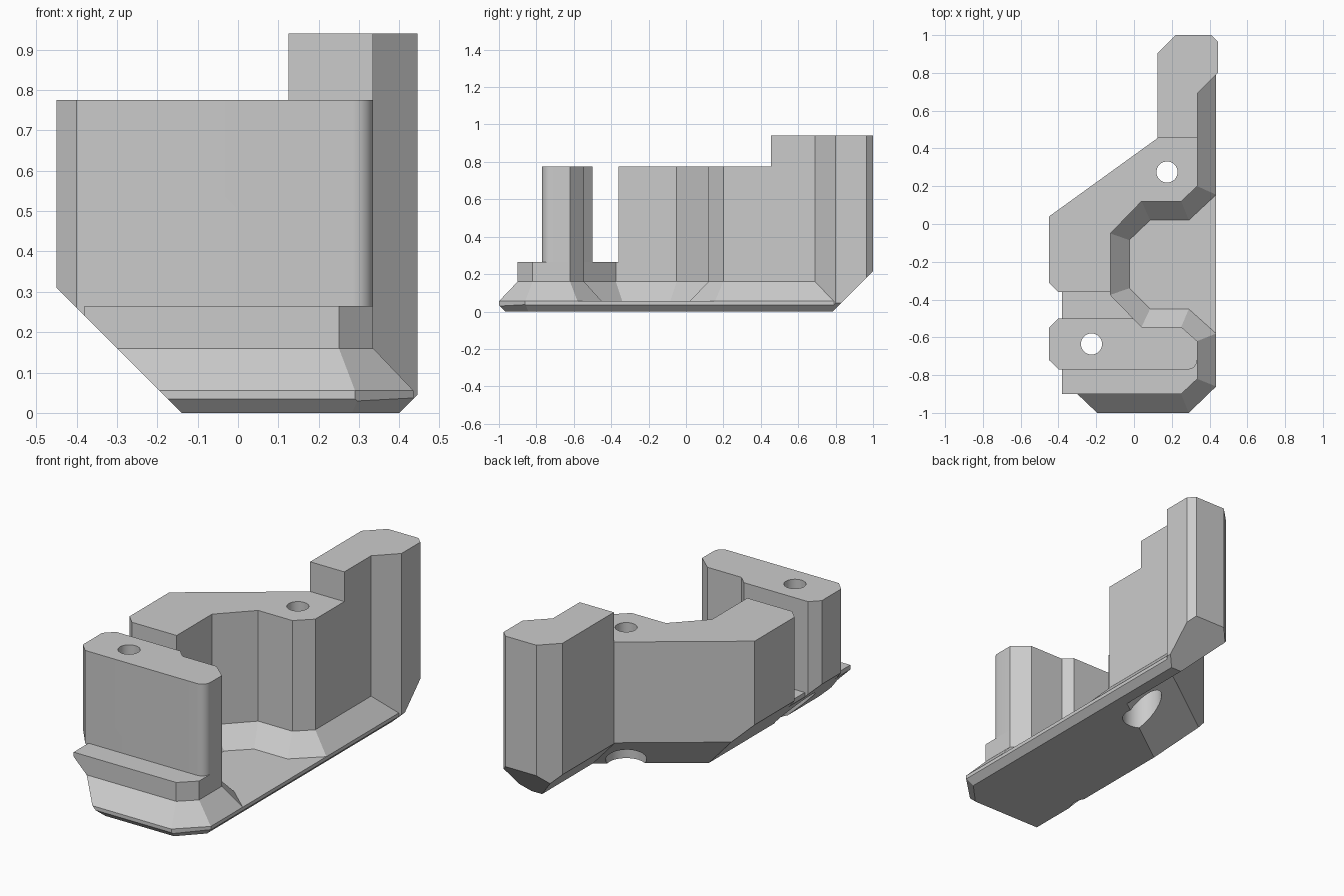
import bpy, bmesh
from math import sin, cos, pi, radians

cube = bpy.data.objects.get("Cube")
if cube:
    bpy.data.objects.remove(cube, do_unlink=True)

# One plain grey for the whole bracket
grey = bpy.data.materials.new("plain_grey")
grey.use_nodes = True
colour = (0.6, 0.6, 0.6, 1)
grey.diffuse_color = colour
next(n for n in grey.node_tree.nodes if n.type == 'BSDF_PRINCIPLED').inputs["Base Color"].default_value = colour


def finish(bm, name):
    bmesh.ops.recalc_face_normals(bm, faces=bm.faces[:])
    mesh = bpy.data.meshes.new(name)
    bm.to_mesh(mesh)
    bm.free()
    mesh.materials.append(grey)
    obj = bpy.data.objects.new(name, mesh)
    bpy.context.collection.objects.link(obj)
    return obj


def loft(bm, rings):
    """Closed skin through rings that have equal point counts."""
    loops = [[bm.verts.new(p) for p in ring] for ring in rings]
    for a, b in zip(loops, loops[1:]):
        for i in range(len(a)):
            j = (i + 1) % len(a)
            bm.faces.new((a[i], a[j], b[j], b[i]))
    bm.faces.new(loops[0][::-1])
    bm.faces.new(loops[-1])


def part(name, low, z0, z1, clips, high=None):
    """Prism or tapered solid, trimmed by planes whose normals point outwards."""
    bm = bmesh.new()
    loft(bm, [[(x, y, z0) for x, y in low], [(x, y, z1) for x, y in high or low]])
    bmesh.ops.recalc_face_normals(bm, faces=bm.faces[:])
    for co, no in clips:
        bmesh.ops.bisect_plane(bm, geom=bm.verts[:] + bm.edges[:] + bm.faces[:], dist=1e-5,
                               plane_co=co, plane_no=no, clear_outer=True)
        rim = [e for e in bm.edges if e.is_boundary]
        if rim:
            bmesh.ops.holes_fill(bm, edges=rim, sides=0)
    return finish(bm, name)


# Trim planes: the underside is bevelled along each outer edge
right_bevel = ((0.40, 0, 0), (1, 0, -1))
body_clips = [
    ((-0.45, 0, 0), (-1, 0, 0)),
    ((-0.14, 0, 0), (-1, 0, -1)),
    ((0.125, 0.455, 0), (-0.585, 0.81, 0)),
    ((0.125, 0.455, 0.215), (-0.585, 0.81, -1)),
    ((0, -0.965, 0), (0, -1, -1)),
    ((0.365, -0.93, 0.035), (0.72, -0.69, -1)),
    right_bevel,
]
tower_clips = [
    ((0, 0.30, 0), (0, -1, 0)),
    ((0.125, 0, 0), (-1, 0, 0)),
    ((0, 1, 0), (0, 1, 0)),
    ((0.125, 0.905, 0), (-1, 1, 0)),
    ((0.41, 1, 0), (1, 1, 0)),
    ((0.335, 0, 0), (-1, 0, -1)),
    ((0, 0.785, 0), (0, 1, -1)),
    right_bevel,
]

# Outlines: wall line around the recess, and the foot of its sloping skirt
outer = [(0.445, 0.80), (0.445, 1.1), (-0.6, 1.1)]
front_wall = [(0.25, -0.90), (0.335, -0.82), (0.335, -0.62), (0.25, -0.545), (0.04, -0.545)]
rear_wall = [(-0.125, -0.05), (0.04, 0.12), (0.25, 0.12), (0.335, 0.20), (0.335, 0.69)]
wall = [(-0.6, -0.90)] + front_wall + [(-0.125, -0.375)] + rear_wall + outer
foot = [(-0.6, -1), (0.29, -1), (0.435, -0.86), (0.435, -0.58), (0.29, -0.45), (0.085, -0.45),
        (-0.025, -0.34), (-0.025, -0.085), (0.085, 0.02), (0.29, 0.02), (0.435, 0.155),
        (0.435, 0.79)] + outer
floor = foot[:3] + foot[11:]
rear = [(-0.40, -0.36), (-0.125, -0.36)] + rear_wall + outer + [(-0.6, -0.16)]
ledge = [(-0.38, -0.90)] + front_wall + [(-0.125, -0.375), (-0.125, -0.30), (-0.38, -0.30)]
arc = [(0.285 + 0.05 * sin(a), -0.72 - 0.05 * cos(a)) for a in (i * pi / 12 for i in range(7))]
post = [(-0.535, -0.635), (-0.40, -0.77)] + arc + front_wall[2:] + [(-0.005, -0.50), (-0.40, -0.50)]

# Body and tower share the floor, skirt and wall lines
parts = []
for label, clips in (("body", body_clips), ("tower", tower_clips)):
    parts += [
        part(label + "_floor", floor, 0, 0.055, clips),
        part(label + "_skirt", foot, 0.055, 0.16, clips, wall),
        part(label + "_wall", rear, 0.16, 0.775, clips),
    ]
tower_top = [((0, 0.455, 0), (0, -1, 0))] + tower_clips[1:]
parts += [
    part("tower_top", rear, 0.775, 0.94, tower_top),
    part("front_ledge", ledge, 0.16, 0.265, body_clips),
    part("front_post", post, 0.20, 0.775, body_clips),
]


# Stepped bolt holes: narrow shaft above a wide recess
def bolt_cutter(name, x, y):
    bm = bmesh.new()
    steps = ((0.103, -0.1), (0.103, 0.25), (0.056, 0.25), (0.056, 1.1))
    angles = [2 * pi * i / 32 for i in range(32)]
    loft(bm, [[(x + r * cos(a), y + r * sin(a), z) for a in angles] for r, z in steps])
    obj = finish(bm, name)
    obj.hide_render = True
    return obj


def drill(obj, cutter):
    mod = obj.modifiers.new("bolt_hole", 'BOOLEAN')
    mod.operation = 'DIFFERENCE'
    mod.solver = 'EXACT'
    mod.object = cutter
    bpy.context.view_layer.objects.active = obj
    bpy.ops.object.modifier_apply(modifier=mod.name)


rear_hole = bolt_cutter("rear_hole_cutter", 0.175, 0.275)
front_hole = bolt_cutter("front_hole_cutter", -0.225, -0.635)
for obj in parts:
    if obj.name != "tower_top":
        if obj.name not in ("front_ledge", "front_post"):
            drill(obj, rear_hole)
        if obj.name in ("body_floor", "body_skirt", "front_ledge", "front_post"):
            drill(obj, front_hole)
for cutter in (rear_hole, front_hole):
    bpy.data.objects.remove(cutter, do_unlink=True)

# Round the hole walls and the post corner, keep the rest crisp
bpy.ops.object.select_all(action='DESELECT')
for obj in parts:
    obj.select_set(True)
bpy.context.view_layer.objects.active = parts[0]
bpy.ops.object.shade_smooth_by_angle(angle=radians(20))
